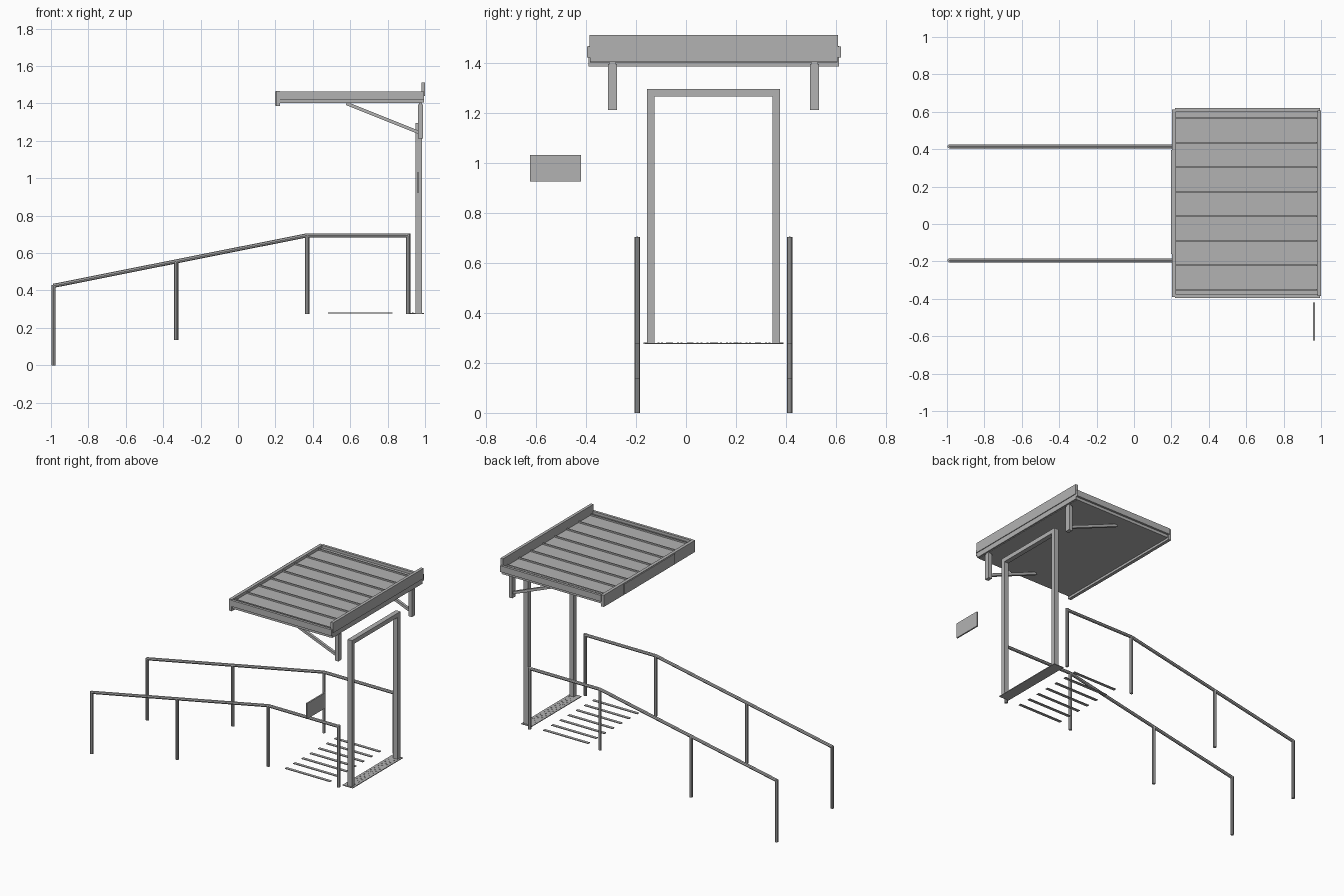
import bpy
from mathutils import Vector

cube = bpy.data.objects.get("Cube")
if cube:
    bpy.data.objects.remove(cube, do_unlink=True)

# One grey for everything
grey = bpy.data.materials.new("plain grey")
grey.use_nodes = True
grey.diffuse_color = (0.45, 0.45, 0.45, 1)
grey.node_tree.nodes["Principled BSDF"].inputs["Base Color"].default_value = (0.45, 0.45, 0.45, 1)


def finish(name):
    ob = bpy.context.object
    ob.name = name
    ob.data.materials.clear()
    ob.data.materials.append(grey)
    return ob


def box(name, x, y, z):
    """Box from (min, max) pairs."""
    pairs = (x, y, z)
    bpy.ops.mesh.primitive_cube_add(size=1, location=[(a + b) / 2 for a, b in pairs])
    ob = finish(name)
    for v in ob.data.vertices:
        v.co = [c * (b - a) for c, (a, b) in zip(v.co, pairs)]
    return ob


def beam(name, start, end, width):
    """Square bar between two points in the xz plane."""
    a, b = Vector(start), Vector(end)
    bpy.ops.mesh.primitive_cube_add(size=1, location=(a + b) / 2)
    ob = finish(name)
    for v in ob.data.vertices:
        v.co = (v.co.x * width, v.co.y * width, v.co.z * (b - a).length)
    ob.rotation_euler = (b - a).to_track_quat('Z', 'Y').to_euler()
    return ob


def tube(name, points, radius=0.011):
    """Round pipe along a path, made into a mesh."""
    curve = bpy.data.curves.new(name, 'CURVE')
    curve.dimensions = '3D'
    curve.bevel_depth = radius
    curve.bevel_resolution = 2
    curve.use_fill_caps = True
    spline = curve.splines.new('POLY')
    spline.points.add(len(points) - 1)
    for p, co in zip(spline.points, points):
        p.co = (*co, 1)
    ob = bpy.data.objects.new(name, curve)
    bpy.context.collection.objects.link(ob)
    bpy.ops.object.select_all(action='DESELECT')
    ob.select_set(True)
    bpy.context.view_layer.objects.active = ob
    bpy.ops.object.convert(target='MESH')
    finish(name)
    bpy.ops.object.shade_smooth_by_angle()


# Handrails along the ramp and landing
for side, y in (("right", -0.195), ("left", 0.415)):
    tube(side + "_handrail", [(-0.987, y, 0.425), (0.37, y, 0.695), (0.91, y, 0.695)])
    for i, (x, low, high) in enumerate(((-0.987, 0, 0.43), (-0.33, 0.135, 0.555),
                                        (0.37, 0.275, 0.695), (0.91, 0.275, 0.704))):
        tube(f"{side}_rail_post_{i + 1}", [(x, y, low), (x, y, high)])

# Door frame
box("door_jamb_right", (0.95, 0.984), (-0.155, -0.125), (0.275, 1.265))
box("door_jamb_left", (0.95, 0.984), (0.345, 0.376), (0.275, 1.265))
box("door_header", (0.95, 0.984), (-0.155, 0.376), (1.265, 1.295))

# Threshold plate with small raised studs
box("threshold", (0.917, 0.995), (-0.163, 0.387), (0.275, 0.28))
for row in range(3):
    for col in range(12):
        x = 0.935 + row * 0.02
        y = -0.11 + col * 0.039 + (row % 2) * 0.015
        box("threshold_stud", (x - 0.004, x + 0.004), (y - 0.004, y + 0.004), (0.28, 0.282))

# Anti-slip strips on the landing
for i in range(7):
    y = -0.16 + i * 0.09
    box(f"grip_strip_{i + 1}", (0.48, 0.825), (y - 0.01, y + 0.01), (0.276, 0.281))

# Wall plaque beside the door
box("wall_plaque", (0.957, 0.967), (-0.623, -0.42), (0.925, 1.032))

# Canopy deck with standing seams
box("canopy_deck", (0.22, 0.985), (-0.383, 0.605), (1.402, 1.447))
for i in range(8):
    y = -0.352 + i * 0.131
    box(f"canopy_seam_{i + 1}", (0.225, 0.978), (y - 0.004, y + 0.004), (1.447, 1.457))

# Canopy edges
box("canopy_side_trim_right", (0.22, 0.995), (-0.396, -0.378), (1.422, 1.465))
box("canopy_side_trim_left", (0.22, 0.995), (0.602, 0.62), (1.422, 1.465))
box("canopy_front_fascia", (0.203, 0.225), (-0.39, 0.612), (1.386, 1.467))
box("fascia_plate", (0.197, 0.203), (-0.16, 0.395), (1.39, 1.463))
box("canopy_back_fascia", (0.978, 0.995), (-0.383, 0.605), (1.405, 1.44))
box("canopy_upstand", (0.98, 1.0), (-0.386, 0.608), (1.44, 1.511))

# Wall brackets with diagonal struts
for side, y in (("right", -0.293), ("left", 0.513)):
    box(side + "_bracket_plate", (0.963, 0.989), (y - 0.018, y + 0.018), (1.212, 1.395))
    box(side + "_bracket_top", (0.967, 0.985), (y - 0.012, y + 0.012), (1.39, 1.405))
    beam(side + "_bracket_strut", (0.972, y, 1.243), (0.58, y, 1.4), 0.018)
